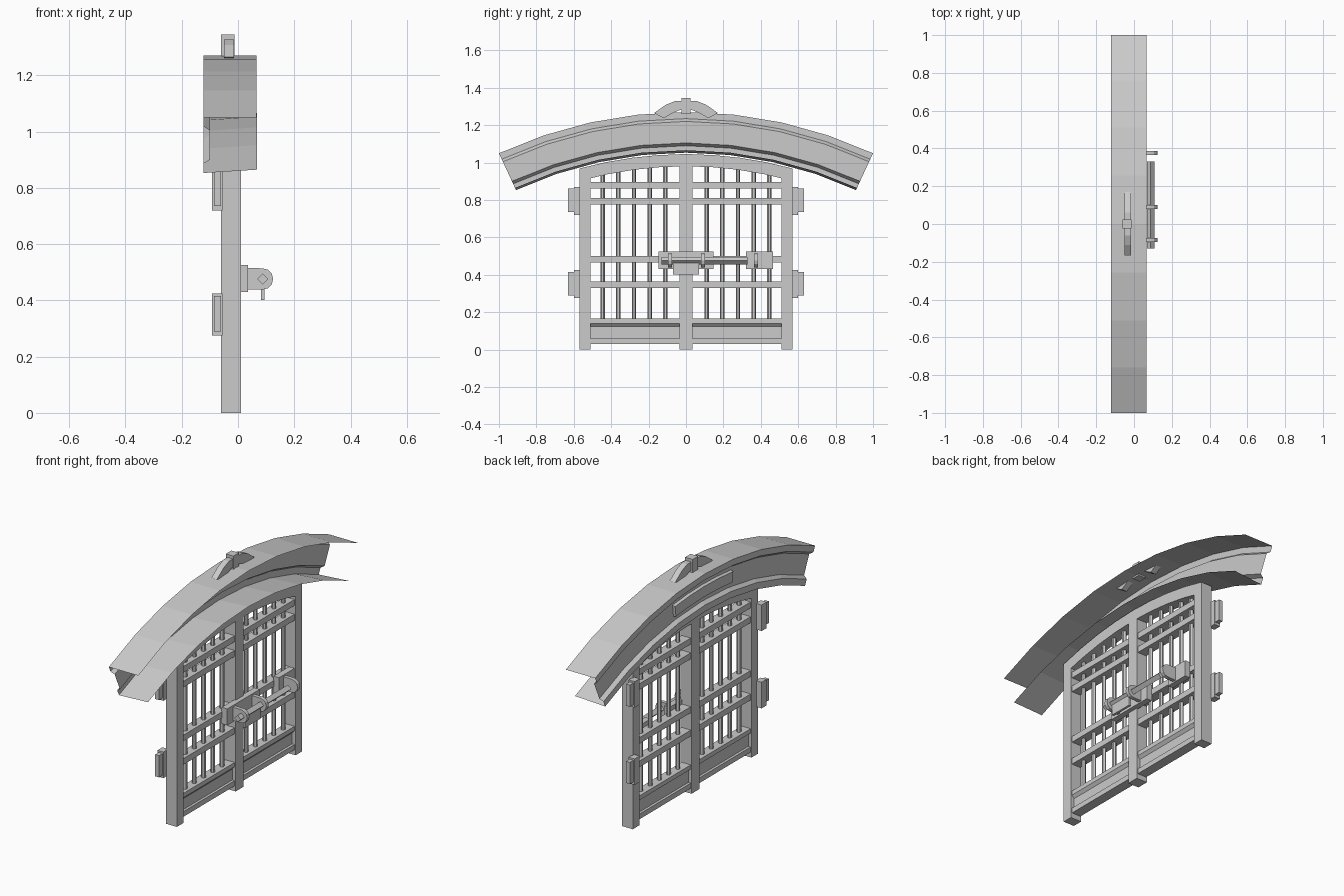
import bpy, bmesh, math
from mathutils import Vector

cube = bpy.data.objects.get("Cube")
if cube:
    bpy.data.objects.remove(cube)

metal = bpy.data.materials.new("plain grey")
metal.use_nodes = True
GREY = (0.6, 0.6, 0.6, 1)
metal.diffuse_color = GREY
metal.node_tree.nodes["Principled BSDF"].inputs["Base Color"].default_value = GREY

ARC_Z = -1.11  # shared centre of every arch


def finish(name, bm, fix_normals=True):
    if fix_normals:
        bmesh.ops.recalc_face_normals(bm, faces=bm.faces)
    mesh = bpy.data.meshes.new(name)
    bm.to_mesh(mesh)
    bm.free()
    mesh.materials.append(metal)
    obj = bpy.data.objects.new(name, mesh)
    bpy.context.collection.objects.link(obj)
    return obj


def box(name, xs, ys, zs):
    bm = bmesh.new()
    bmesh.ops.create_cube(bm, size=1)
    for v in bm.verts:
        v.co = Vector([(r[0] + r[1]) / 2 + c * (r[1] - r[0]) for c, r in zip(v.co, (xs, ys, zs))])
    return finish(name, bm)


def mirrored_box(name, xs, ys, zs):
    for side, s in (("left", -1), ("right", 1)):
        box(f"{name}_{side}", xs, sorted(s * y for y in ys), zs)


def slab(name, outline, x0, x1):
    """Extrude a (y, z) outline along x."""
    bm = bmesh.new()
    face = bm.faces.new([bm.verts.new((x0, y, z)) for y, z in outline])
    ext = bmesh.ops.extrude_face_region(bm, geom=[face])
    for v in ext["geom"]:
        if isinstance(v, bmesh.types.BMVert):
            v.co.x = x1
    return finish(name, bm)


def arc_sweep(name, profile, a0, a1, steps, closed):
    """Sweep an (x, radius) profile along the arch between two angles."""
    bm = bmesh.new()
    rows = []
    for i in range(steps + 1):
        a = a0 + (a1 - a0) * i / steps
        rows.append([bm.verts.new((x, r * math.sin(a), ARC_Z + r * math.cos(a))) for x, r in profile])
    n = len(profile)
    for p, q in zip(rows, rows[1:]):
        for j in range(n if closed else n - 1):
            k = (j + 1) % n
            bm.faces.new((p[j], q[j], q[k], p[k]))
    if closed:
        bm.faces.new(rows[0])
        bm.faces.new(rows[-1])
    return finish(name, bm, closed)


def rod(name, radius, sides, start, end):
    a, b = Vector(start), Vector(end)
    bm = bmesh.new()
    bmesh.ops.create_cone(bm, cap_ends=True, segments=sides, radius1=radius, radius2=radius,
                          depth=(b - a).length)
    bmesh.ops.transform(bm, verts=bm.verts, matrix=(b - a).to_track_quat('Z', 'Y').to_matrix().to_4x4())
    bmesh.ops.translate(bm, verts=bm.verts, vec=(a + b) / 2)
    return finish(name, bm)


# Arched roof: thin open channel with moulded back
roof_profile = [(0.065, 2.38), (-0.122, 2.38), (-0.122, 2.345), (-0.1, 2.33),
                (-0.1, 2.215), (-0.122, 2.2), (-0.122, 2.163), (0.067, 2.176)]
ANGLE = math.asin(1 / 2.38)
roof = arc_sweep("arched_roof", roof_profile[::-1], -ANGLE, ANGLE, 8, False)
for p in roof.data.polygons:
    p.flip()
bm = bmesh.new()
bm.from_mesh(roof.data)
top = max(bm.faces, key=lambda f: f.calc_center_median().z)
if top.normal.z < 0:
    bmesh.ops.reverse_faces(bm, faces=bm.faces)
bm.to_mesh(roof.data)
bm.free()

# Raised plaque on the back of the roof
arc_sweep("roof_plaque", [(-0.1, 2.24), (-0.1, 2.31), (-0.116, 2.305), (-0.116, 2.245)],
          -0.115, 0.115, 4, True)

# Ridge ornament
half = [(0.06, 1.328), (0.11, 1.308), (0.17, 1.265), (0.12, 1.237), (0.07, 1.265), (0.035, 1.28)]
slab("ridge_ornament", half + [(-y, z) for y, z in reversed(half)], -0.05, -0.015)
box("ridge_block", (-0.06, -0.012), (-0.025, 0.025), (1.26, 1.345))

# Posts and arched head rail
FRAME = (-0.06, 0.01)
mirrored_box("outer_post", FRAME, (0.51, 0.57), (0, 0.965))
box("centre_post", FRAME, (-0.035, 0.035), (0, 1.045))
head = math.asin(0.57 / 2.155)
arc_sweep("head_rail", [(FRAME[0], 2.09), (FRAME[0], 2.155), (FRAME[1], 2.155), (FRAME[1], 2.09)],
          -head, head, 8, True)

# Cross rails and solid lower panels
for i, (z0, z1) in enumerate([(0.86, 0.895), (0.775, 0.81), (0.465, 0.5), (0.33, 0.365),
                              (0.14, 0.165), (0.03, 0.06)]):
    mirrored_box(f"rail_{i + 1}", (-0.055, 0.003), (0.03, 0.515), (z0, z1))
mirrored_box("lower_panel", (-0.04, -0.012), (0.03, 0.515), (0.05, 0.15))
for s in (-1, 1):
    ys = sorted((s * 0.035, s * 0.51))
    bm = bmesh.new()
    tri = [[bm.verts.new((x, y, z)) for x, z in ((-0.012, 0.14), (0.003, 0.14), (-0.012, 0.123))] for y in ys]
    for j in range(3):
        k = (j + 1) % 3
        bm.faces.new((tri[0][j], tri[0][k], tri[1][k], tri[1][j]))
    for t in tri:
        bm.faces.new(t)
    finish("panel_bevel", bm)

# Upright bars
for s in (-1, 1):
    for i in range(5):
        y = s * (0.11 + 0.084 * i)
        top_z = ARC_Z + math.sqrt(2.1 ** 2 - y * y)
        rod("upright_bar", 0.012, 6, (-0.025, y, 0.15), (-0.025, y, top_z))

# Hinges
for name, z in (("upper", 0.795), ("lower", 0.35)):
    mirrored_box(f"{name}_hinge_knuckle", (-0.093, -0.055), (0.555, 0.6), (z - 0.075, z + 0.075))
    mirrored_box(f"{name}_hinge_leaf", (-0.085, -0.06), (0.59, 0.632), (z - 0.06, z + 0.065))

# Sliding bolt: plates, rounded brackets, bar and handle
box("bolt_plate", (0.0, 0.035), (-0.148, 0.148), (0.43, 0.525))
box("keeper_plate", (0.0, 0.035), (0.322, 0.465), (0.43, 0.525))
for i, y in enumerate((-0.085, 0.09, 0.375)):
    bm = bmesh.new()
    pts = [(0.03, 0.438), (0.03, 0.515)]
    for k in range(7):
        a = math.pi / 2 - math.pi * k / 6
        pts.append((0.087 + 0.038 * math.cos(a), 0.476 + 0.038 * math.sin(a)))
    rings = [[bm.verts.new((x, yy, z)) for x, z in pts] for yy in (y - 0.011, y + 0.011)]
    for j in range(len(pts)):
        k = (j + 1) % len(pts)
        bm.faces.new((rings[0][j], rings[0][k], rings[1][k], rings[1][j]))
    for r in rings:
        bm.faces.new(r)
    finish(f"bolt_bracket_{i + 1}", bm)
rod("bolt_bar", 0.02, 4, (0.088, -0.13, 0.476), (0.088, 0.33, 0.476))
box("bolt_handle", (0.081, 0.095), (-0.07, 0.07), (0.402, 0.465))
